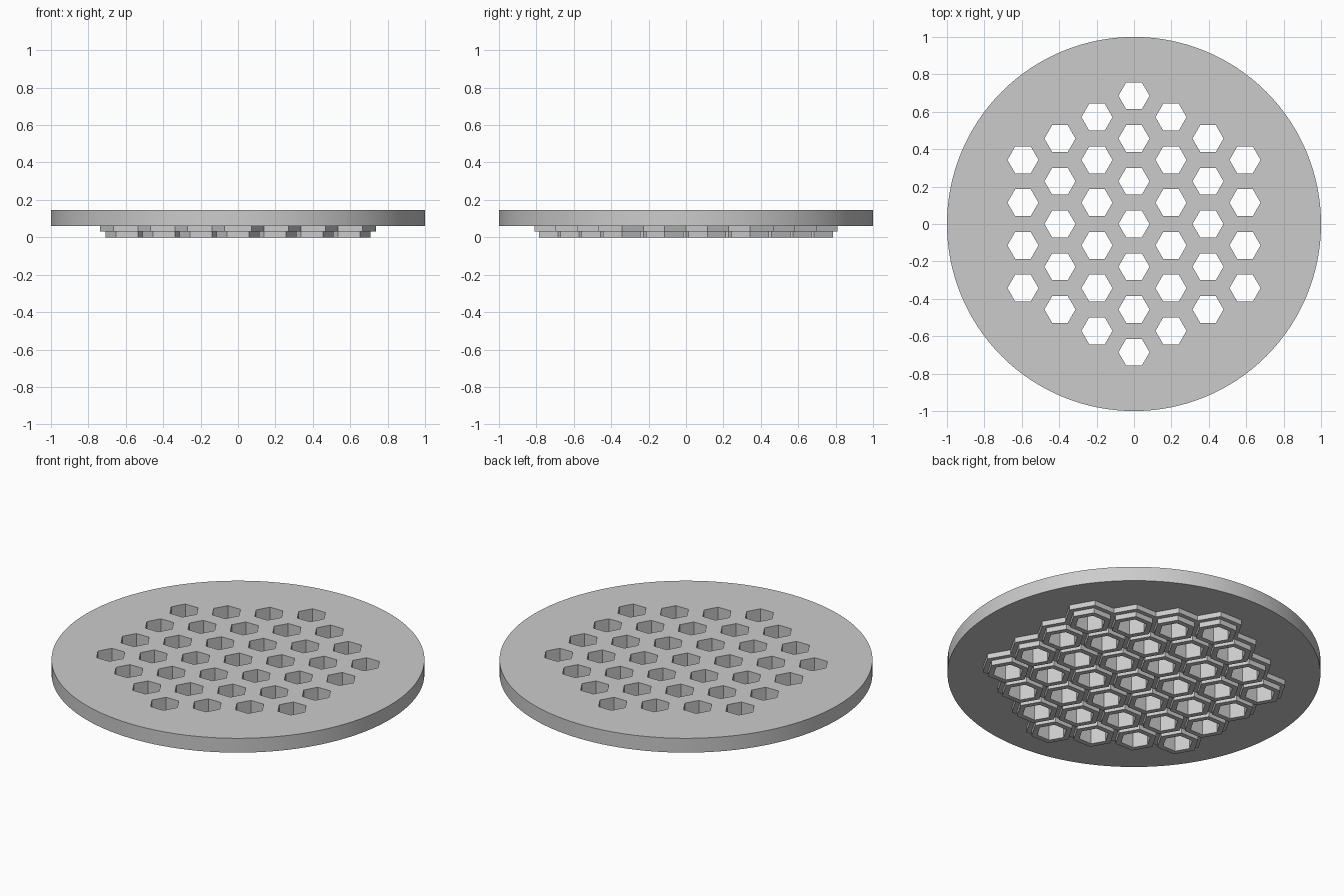
import bpy, bmesh, math
from mathutils import Vector

if "Cube" in bpy.data.objects:
    bpy.data.objects.remove(bpy.data.objects["Cube"])

PITCH = 0.2285                       # spacing of neighbouring holes
CELL = PITCH / math.sqrt(3)          # corner radius of a gapless honeycomb cell
HOLE, TUBE, LIP = 0.083, 0.116, 0.011

# Single grey material
grey = bpy.data.materials.new("plain grey")
grey.use_nodes = True
colour = (0.6, 0.6, 0.6, 1)
grey.diffuse_color = colour
grey.node_tree.nodes["Principled BSDF"].inputs["Base Color"].default_value = colour

# Hole centres: seven columns, longest in the middle
centres = []
for col in range(-3, 4):
    count = 7 - abs(col)
    for row in range(count):
        centres.append(Vector((col * CELL * 1.5, (row - (count - 1) / 2) * PITCH, 0)))


def loop(bm, centre, radius, sides):
    return [bm.verts.new(centre + Vector((radius * math.cos(a), radius * math.sin(a), 0)))
            for a in (i * math.tau / sides for i in range(sides))]


def ring_cells(bm, outer_radius):
    """Flat hexagonal rings around every hole; returns the hole vertices."""
    holes = set()
    for c in centres:
        inner, outer = loop(bm, c, HOLE, 6), loop(bm, c, outer_radius, 6)
        holes.update(inner)
        for i in range(6):
            j = (i + 1) % 6
            bm.faces.new((inner[i], outer[i], outer[j], inner[j]))
    return holes


def finish(bm, name, bottom, top):
    """Thicken a flat sheet between two heights and make an object of it."""
    sheet = bm.faces[:]
    new = bmesh.ops.extrude_face_region(bm, geom=sheet, use_keep_orig=True)["geom"]
    raised = [g for g in new if isinstance(g, bmesh.types.BMVert)]
    bmesh.ops.translate(bm, verts=bm.verts[:], vec=(0, 0, bottom))
    bmesh.ops.translate(bm, verts=raised, vec=(0, 0, top - bottom))
    bmesh.ops.recalc_face_normals(bm, faces=bm.faces[:])
    mesh = bpy.data.meshes.new(name)
    bm.to_mesh(mesh)
    bm.free()
    mesh.materials.append(grey)
    obj = bpy.data.objects.new(name, mesh)
    bpy.context.collection.objects.link(obj)
    return obj


# Round plate pierced by the holes
bm = bmesh.new()
for verts in [loop(bm, Vector(), 1, 128)] + [loop(bm, c, HOLE, 6) for c in centres]:
    for a, b in zip(verts, verts[1:] + verts[:1]):
        bm.edges.new((a, b))
bmesh.ops.triangle_fill(bm, edges=bm.edges[:], use_beauty=True, normal=(0, 0, 1))
plate = finish(bm, "round_plate", 0.06, 0.145)
bpy.ops.object.select_all(action="DESELECT")
plate.select_set(True)
bpy.context.view_layer.objects.active = plate
bpy.ops.object.shade_smooth_by_angle(angle=math.radians(30))

# Joined honeycomb step, its outline pushed out by a narrow lip
bm = bmesh.new()
holes = ring_cells(bm, CELL)
bmesh.ops.remove_doubles(bm, verts=[v for v in bm.verts if v not in holes], dist=0.002)
normals = {}
for e in bm.edges:
    if e.is_boundary and not any(v in holes for v in e.verts):
        a, b = e.verts
        n = (b.co - a.co).cross(Vector((0, 0, 1))).normalized()
        middle = (a.co + b.co) / 2
        if n.dot(middle - e.link_faces[0].calc_center_median()) < 0:
            n = -n
        for v in e.verts:
            normals.setdefault(v, []).append(n)
for v, (n1, n2) in normals.items():
    v.co += (n1 + n2) * LIP / (1 + n1.dot(n2))
finish(bm, "honeycomb_step", 0.03, 0.06)

# Separate hexagonal collars underneath
bm = bmesh.new()
ring_cells(bm, TUBE)
finish(bm, "hexagonal_collars", 0, 0.03)
